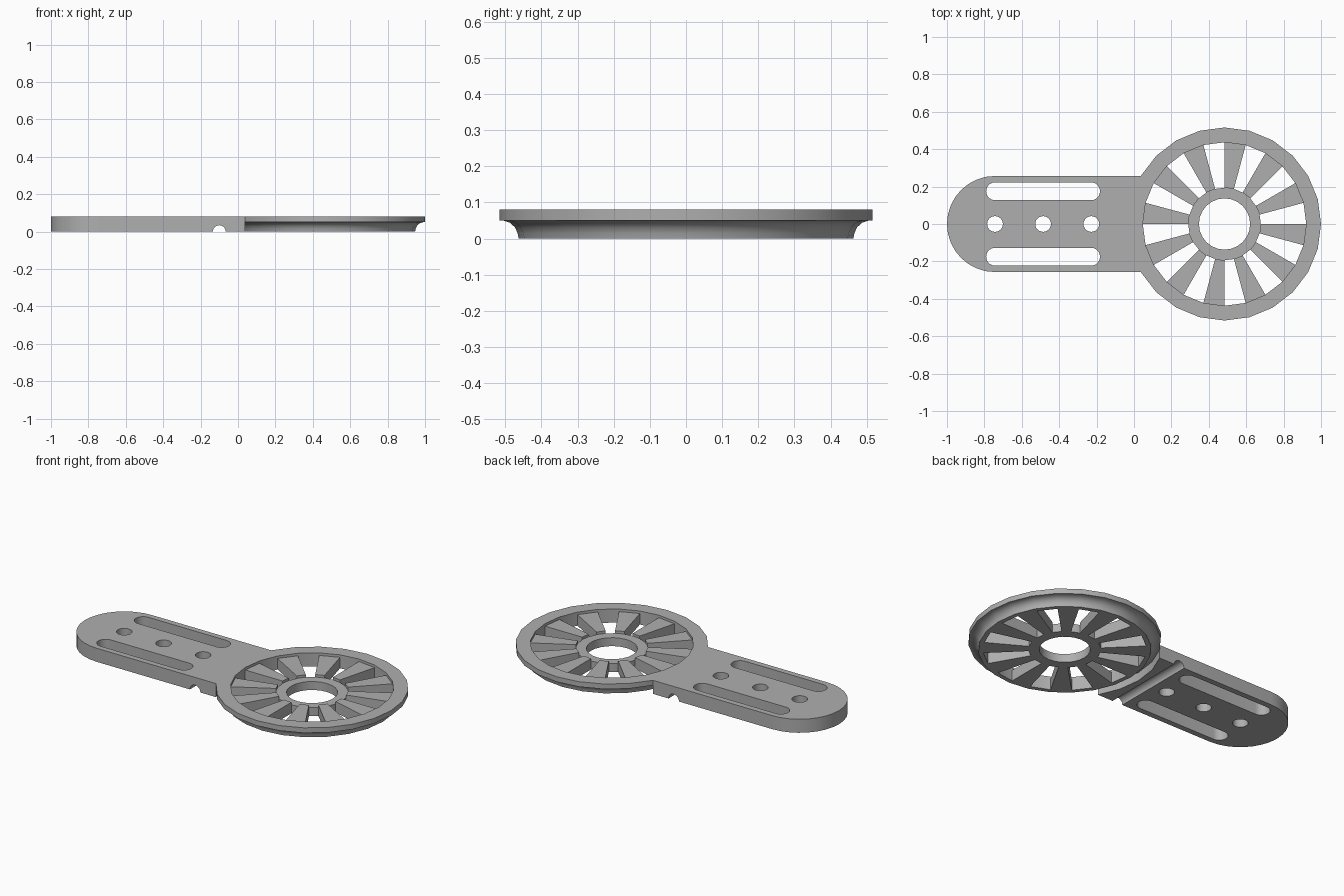
import bpy, bmesh
from math import sin, cos, pi, radians

SIDES = 24
CX = 0.484          # wheel centre
TOP = 0.08
ARM_R = 0.257

cube = bpy.data.objects.get("Cube")
if cube:
    bpy.data.objects.remove(cube, do_unlink=True)

grey = bpy.data.materials.new("plain grey")
grey.use_nodes = True
grey.diffuse_color = (0.43, 0.43, 0.43, 1)
grey.node_tree.nodes["Principled BSDF"].inputs["Base Color"].default_value = (0.43, 0.43, 0.43, 1)


def finish(name, bm):
    bmesh.ops.recalc_face_normals(bm, faces=bm.faces)
    mesh = bpy.data.meshes.new(name)
    bm.to_mesh(mesh)
    bm.free()
    mesh.materials.append(grey)
    ob = bpy.data.objects.new(name, mesh)
    bpy.context.collection.objects.link(ob)
    return ob


def arc(x, y, r, a0, a1, steps):
    angles = [radians(a0 + (a1 - a0) * i / steps) for i in range(steps + 1)]
    return [(x + r * cos(a), y + r * sin(a)) for a in angles]


def prism(name, outline, z0, z1):
    bm = bmesh.new()
    face = bm.faces.new([bm.verts.new((x, y, z0)) for x, y in outline])
    new = bmesh.ops.extrude_face_region(bm, geom=[face])["geom"]
    verts = [v for v in new if isinstance(v, bmesh.types.BMVert)]
    bmesh.ops.translate(bm, verts=verts, vec=(0, 0, z1 - z0))
    return finish(name, bm)


def disc(name, x, y, r, z0, z1):
    return prism(name, arc(x, y, r, 0, 360, SIDES)[:-1], z0, z1)


def ring(name, profile):
    """Closed radius/height profile turned about the wheel axis."""
    bm = bmesh.new()
    loops = []
    for i in range(SIDES):
        a = 2 * pi * i / SIDES
        loops.append([bm.verts.new((CX + r * cos(a), r * sin(a), z)) for r, z in profile])
    n = len(profile)
    for i in range(SIDES):
        p, q = loops[i], loops[(i + 1) % SIDES]
        for j in range(n):
            k = (j + 1) % n
            bm.faces.new((p[j], q[j], q[k], p[k]))
    return finish(name, bm)


def combine(target, other, operation):
    other.hide_render = True
    mod = target.modifiers.new("combine", "BOOLEAN")
    mod.operation = operation
    mod.solver = "EXACT"
    mod.object = other
    bpy.context.view_layer.objects.active = target
    bpy.ops.object.modifier_apply(modifier=mod.name)
    bpy.data.objects.remove(other, do_unlink=True)


# Arm plate with a round end
end_x = ARM_R - 1
arm = prism("arm_and_rim", [(0.2, ARM_R)] + arc(end_x, 0, ARM_R, 90, 270, 16)
            + [(0.2, -ARM_R)], 0, TOP)

# Mounting holes
for x in (end_x, -0.486, -0.228):
    combine(arm, disc("hole_cutter", x, 0, 0.042, -0.1, 0.2), "DIFFERENCE")

# Long slots
for y in (-0.175, 0.175):
    slot = arc(-0.742, y, 0.048, 90, 270, 12) + arc(-0.23, y, 0.048, -90, 90, 12)
    combine(arm, prism("slot_cutter", slot, -0.1, 0.2), "DIFFERENCE")

# Half-round channel across the underside
channel = disc("channel_cutter", 0, 0, 0.034, -0.4, 0.4)
channel.rotation_euler.x = pi / 2
channel.location.x = -0.1
bpy.context.view_layer.update()
combine(arm, channel, "DIFFERENCE")

# Clearance for the wheel, then the grooved rim joined flush to the arm
combine(arm, disc("groove_cutter", CX, 0, 0.516, -0.1, 0.05), "DIFFERENCE")
combine(arm, disc("wheel_cutter", CX, 0, 0.475, -0.1, 0.2), "DIFFERENCE")
rim = ring("rim", [(0.437, 0), (0.463, 0), (0.466, 0.015), (0.473, 0.031),
                   (0.487, 0.044), (0.505, 0.05), (0.516, 0.05),
                   (0.516, TOP), (0.437, TOP)])
combine(arm, rim, "UNION")

# Hub ring
hub = ring("hub", [(0.137, 0), (0.194, 0), (0.194, 0.05), (0.137, 0.05)])

# Twelve wedge spokes, slightly below the rim
spokes = []
for i in range(12):
    a = 15 + 30 * i
    wedge = arc(CX, 0, 0.194, a, a + 15, 1) + arc(CX, 0, 0.437, a + 15, a, 1)
    spokes.append(prism("spoke_%d" % (i + 1), wedge, 0, 0.065))

# Smooth round walls, sharp corners
bpy.ops.object.select_all(action="DESELECT")
for ob in [arm, hub] + spokes:
    ob.select_set(True)
bpy.context.view_layer.objects.active = arm
bpy.ops.object.shade_smooth_by_angle(angle=radians(30))
